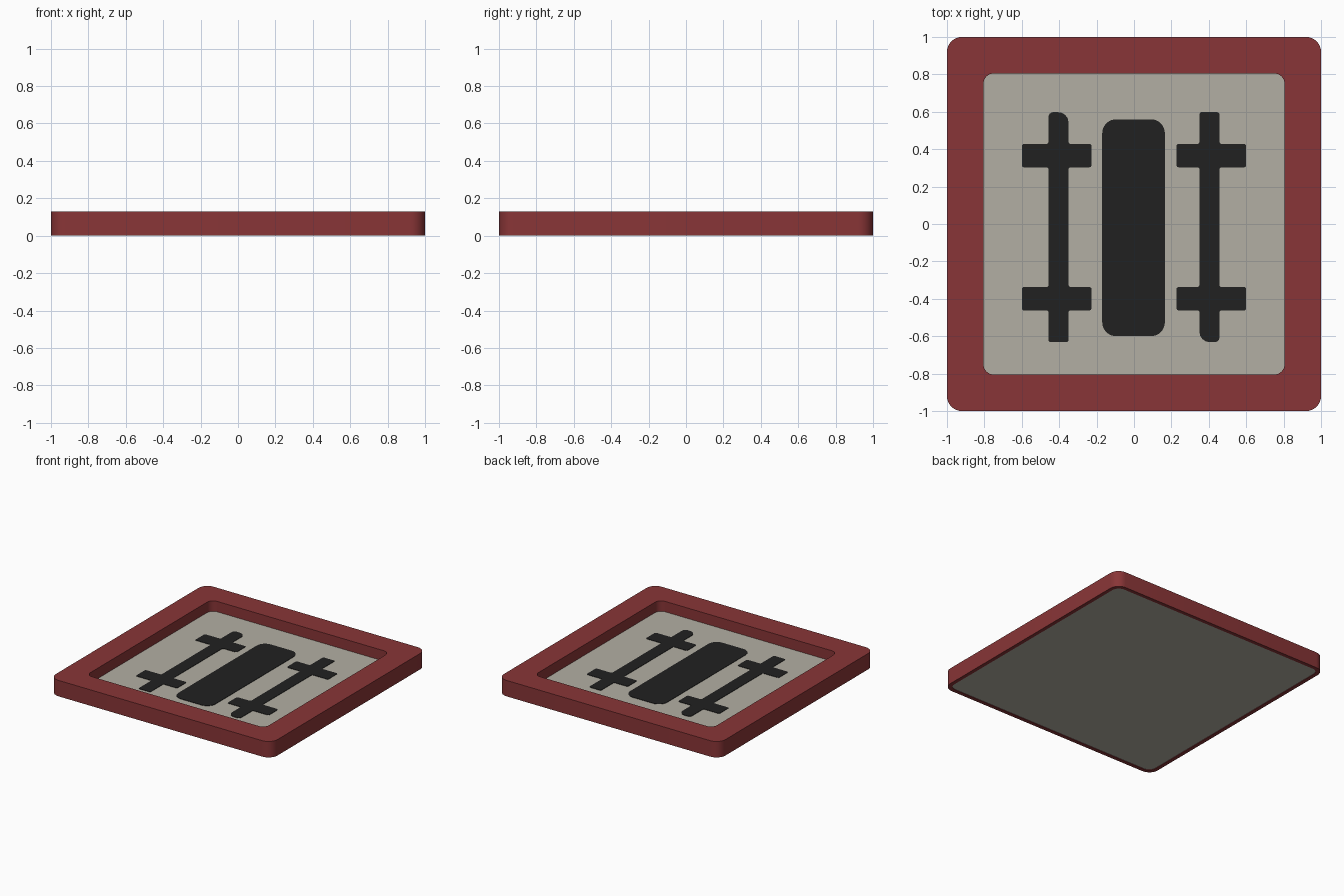
import bpy, bmesh, math
from mathutils import Vector, Matrix

cube = bpy.data.objects.get("Cube")
if cube:
    bpy.data.objects.remove(cube, do_unlink=True)


def material(name, rgb):
    m = bpy.data.materials.new(name)
    m.use_nodes = True
    m.diffuse_color = (*rgb, 1)
    m.node_tree.nodes["Principled BSDF"].inputs["Base Color"].default_value = (*rgb, 1)
    return m


red = material("dark red", (0.25, 0.036, 0.038))
grey = material("warm grey", (0.45, 0.43, 0.37))
black = material("soft black", (0.015, 0.015, 0.015))


def rounded(points, radii, steps=8):
    """Round every corner of a closed outline with a circular arc (right angles) or blend."""
    out = []
    n = len(points)
    for i, (p, r) in enumerate(zip(points, radii)):
        p = Vector(p)
        a = (Vector(points[i - 1]) - p).normalized() * r
        b = (Vector(points[(i + 1) % n]) - p).normalized() * r
        for k in range(steps + 1):
            t = k / steps * math.pi / 2
            out.append(p + a * (1 - math.sin(t)) + b * (1 - math.cos(t)))
    return out


def rounded_box(x0, y0, x1, y1, r):
    return rounded([(x0, y0), (x1, y0), (x1, y1), (x0, y1)], [r] * 4)


def finish(name, bm, mat):
    bmesh.ops.recalc_face_normals(bm, faces=bm.faces)
    mesh = bpy.data.meshes.new(name)
    bm.to_mesh(mesh)
    bm.free()
    mesh.materials.append(mat)
    ob = bpy.data.objects.new(name, mesh)
    bpy.context.collection.objects.link(ob)
    bpy.ops.object.select_all(action='DESELECT')
    ob.select_set(True)
    bpy.context.view_layer.objects.active = ob
    bpy.ops.object.shade_smooth_by_angle(angle=math.radians(35))
    return ob


def loft_frame(name, sections, mat):
    """Closed ring swept through (half size, corner radius, height) sections."""
    bm = bmesh.new()
    loops = [[bm.verts.new((*p, z)) for p in rounded_box(-h, -h, h, h, r)]
             for h, r, z in sections]
    for i, a in enumerate(loops):
        b = loops[(i + 1) % len(loops)]
        for k in range(len(a)):
            j = (k + 1) % len(a)
            bm.faces.new((a[k], a[j], b[j], b[k]))
    return finish(name, bm, mat)


def plate(name, outline, z0, z1, mat):
    bm = bmesh.new()
    face = bm.faces.new([bm.verts.new((*p, z0)) for p in outline])
    top = bmesh.ops.extrude_face_region(bm, geom=[face])
    bmesh.ops.translate(bm, vec=(0, 0, z1 - z0),
                        verts=[v for v in top["geom"] if isinstance(v, bmesh.types.BMVert)])
    return finish(name, bm, mat)


HEIGHT, FLOOR, MARK = 0.13, 0.045, 0.048

# Frame with a rebate on the underside that holds the panel
loft_frame("frame", [(1, 0.08, 0), (1, 0.08, HEIGHT), (0.805, 0.055, HEIGHT),
                     (0.805, 0.055, FLOOR), (0.97, 0.06, FLOOR), (0.97, 0.06, 0)], red)
plate("back_panel", rounded_box(-0.97, -0.97, 0.97, 0.97, 0.06), 0.004, FLOOR, grey)

# Central bar
plate("centre_bar", rounded_box(-0.17, -0.6, 0.165, 0.56, 0.075), FLOOR, MARK, black)

# Side bars: a stem with two crosspieces, one outer corner cut
centre = Vector((0, -0.017))
stem_l, stem_r, arm_l, arm_r = -0.457, -0.35, -0.6, -0.227
arm_out, arm_in, end = 0.445, 0.32, 0.615
half = [(stem_r, arm_in), (arm_r, arm_in), (arm_r, arm_out), (stem_r, arm_out),
        (stem_r, end), (stem_l, end), (stem_l, arm_out), (arm_l, arm_out),
        (arm_l, arm_in), (stem_l, arm_in)]
outline = half + [(x, -y) for x, y in reversed(half)]
radii = [0.012] * len(outline)
radii[4], radii[5] = 0.055, 0.025
shape = rounded(outline, radii, 4)
plate("right_bar", [p + centre for p in shape], FLOOR, MARK, black)
plate("left_bar", [centre - p for p in shape], FLOOR, MARK, black)
